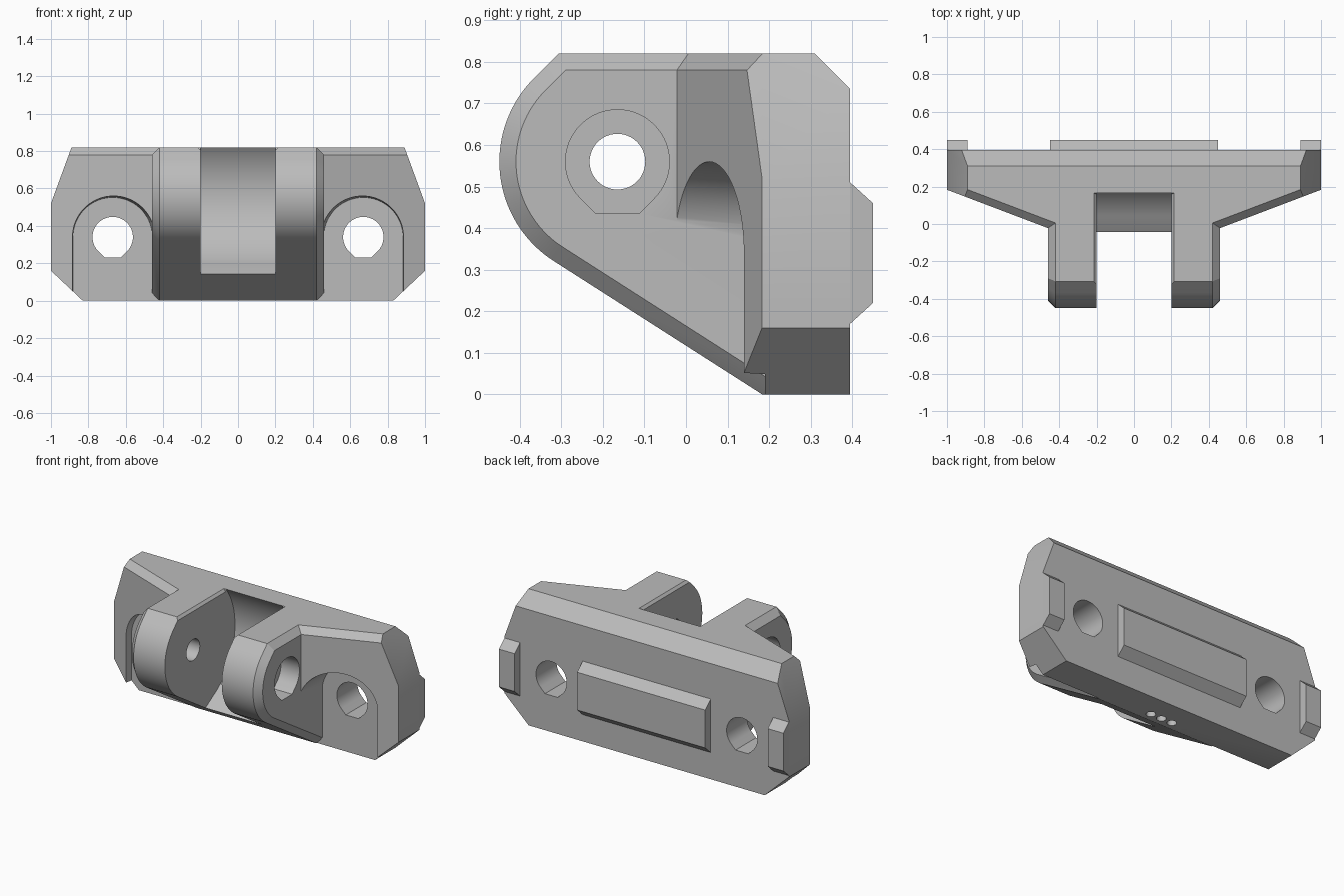
import bpy, bmesh
from math import sin, cos, radians, sqrt
from mathutils import Vector

cube = bpy.data.objects.get("Cube")
if cube:
    bpy.data.objects.remove(cube, do_unlink=True)

grey = bpy.data.materials.new("plain grey")
grey.use_nodes = True
colour = (0.5, 0.5, 0.5, 1)
grey.diffuse_color = colour
grey.node_tree.nodes["Principled BSDF"].inputs["Base Color"].default_value = colour

TOP, BACK, EDGE = 0.82, 0.395, 0.04
PIN_Y, PIN_Z, LUG_R = -0.165, 0.56, 0.284
BOLT_X, BOLT_Z = 0.67, 0.34


def add(name, bm):
    bmesh.ops.recalc_face_normals(bm, faces=bm.faces)
    mesh = bpy.data.meshes.new(name)
    bm.to_mesh(mesh)
    bm.free()
    mesh.materials.append(grey)
    obj = bpy.data.objects.new(name, mesh)
    bpy.context.collection.objects.link(obj)
    return obj


def loft(axis, sections):
    """Join matching 2D rings placed at positions along an axis."""
    bm = bmesh.new()
    place = {"x": lambda p, a, b: (p, a, b), "y": lambda p, a, b: (a, p, b),
             "z": lambda p, a, b: (a, b, p)}[axis]
    rings = [[bm.verts.new(place(p, a, b)) for a, b in pts] for p, pts in sections]
    n = len(rings[0])
    for r, s in zip(rings, rings[1:]):
        for i in range(n):
            j = (i + 1) % n
            bm.faces.new((r[i], r[j], s[j], s[i]))
    bm.faces.new(rings[0])
    bm.faces.new(rings[-1])
    return bm


def prism(axis, start, end, pts):
    return loft(axis, [(start, pts), (end, pts)])


def arc(cx, cy, r, start, end, steps):
    angles = [radians(start + (end - start) * i / steps) for i in range(steps + 1)]
    return [(cx + r * cos(a), cy + r * sin(a)) for a in angles]


def flat_hole(cx, cy, r):
    """Round hole whose underside runs into a short flat."""
    k = r * (sqrt(2) - 1)
    return arc(cx, cy, r, -45, 225, 48) + [(cx - k, cy - r), (cx + k, cy - r)]


def box(x0, x1, y0, y1):
    return [(x0, y0), (x1, y0), (x1, y1), (x0, y1)]


def clip(bm, point, normal):
    cut = bmesh.ops.bisect_plane(bm, geom=bm.verts[:] + bm.edges[:] + bm.faces[:],
                                 plane_co=point, plane_no=normal, clear_outer=True)
    edges = [e for e in cut["geom_cut"] if isinstance(e, bmesh.types.BMEdge)]
    bmesh.ops.contextual_create(bm, geom=edges)


def combine(target, bm, operation="DIFFERENCE"):
    tool = add("cutter", bm)
    tool.hide_render = True
    mod = target.modifiers.new("cut", "BOOLEAN")
    mod.operation, mod.solver, mod.object = operation, "EXACT", tool
    bpy.context.view_layer.update()
    result = bpy.data.meshes.new_from_object(
        target.evaluated_get(bpy.context.evaluated_depsgraph_get()))
    target.modifiers.clear()
    target.data = result
    bpy.data.objects.remove(tool, do_unlink=True)


def lug_profile(inset):
    r, top = LUG_R - inset, TOP - inset
    nose = arc(PIN_Y, PIN_Z, r, 135, 237.4, 40)
    ny, nz = cos(radians(237.4)), sin(radians(237.4))
    toe = PIN_Y + (r - nz * (inset - PIN_Z)) / ny
    return [(0.3, top), (top - PIN_Z + PIN_Y - sqrt(2) * r, top)] + nose + [
        (toe, inset), (0.3, inset)]


# Wide mounting body with tapering wings
half = [(0.83, 0), (1, 0.16), (1, 0.52), (0.89, TOP)]
outline = half + [(-x, z) for x, z in reversed(half)]
blank = prism("y", -0.03, BACK, outline)
clip(blank, (0, 0.31, TOP), (0, 1, 1))
clip(blank, (0, 0.19, 0), (0, -0.539, -0.842))
for s in (1, -1):
    slant = Vector((s * 0.355, -0.935, 0))
    clip(blank, (s, 0.183, 0.3), slant)
    clip(blank, (s, 0.183, TOP - EDGE), slant + Vector((0, 0, 1)))
body = add("hinge_body", blank)


def recess(side, r):
    pts = arc(BOLT_X, BOLT_Z, r, 0, 180, 40)
    pts += [(0.42, BOLT_Z), (0.42, -0.1), (BOLT_X + r, -0.1)]
    return [(side * x, z) for x, z in pts]


# Arched bolt-head recesses in the wings
for s in (1, -1):
    combine(body, loft("y", [(-0.2, recess(s, 0.235)), (0.19, recess(s, 0.212))]))

# Chamfered hinge lugs with the round nose
combine(body, loft("x", [(-0.46, lug_profile(EDGE)), (-0.42, lug_profile(0)),
                         (0.42, lug_profile(0)), (0.46, lug_profile(EDGE))]), "UNION")

# Slot between the lugs, curved about the pin
slot = arc(PIN_Y, PIN_Z, 0.42, 38.25, -61.8, 40)
slot = [(slot[0][0], 1)] + slot + [(-0.04, 0.145), (-0.12, 0.085), (-0.7, 0), (-0.7, 1)]
combine(body, prism("x", -0.2, 0.2, slot))
combine(body, loft("z", [(0.805, box(-0.2, 0.2, -0.7, 0.16)),
                         (0.835, box(-0.23, 0.23, -0.7, 0.17))]))

# Pin hole with counterbores
combine(body, prism("x", -0.6, 0.6, arc(PIN_Y, PIN_Z, 0.067, 0, 352.5, 47)))
for s in (1, -1):
    combine(body, prism("x", s * 0.33, s * 0.6, flat_hole(PIN_Y, PIN_Z, 0.125)))
    # Bolt hole through each wing
    combine(body, prism("y", -0.2, 0.6, flat_hole(s * BOLT_X, BOLT_Z, 0.108)))

# Three small holes in the underside
for i in (-1, 0, 1):
    combine(body, prism("z", -0.1, 0.1, arc(i * 0.077, 0.24, 0.028, 0, 345, 23)))

# Raised locating rib and end tabs on the back
ridge = [(0.38, 0.17), (BACK, 0.17), (0.45, 0.22), (0.45, 0.46), (BACK, 0.51), (0.38, 0.51)]
parts = [body, add("back_rib", prism("x", -0.45, 0.45, ridge)),
         add("left_tab", prism("x", 0.89, 1, ridge)),
         add("right_tab", prism("x", -1, -0.89, ridge))]

# Smooth the round surfaces, keep the edges crisp
bpy.context.view_layer.update()
for obj in parts:
    obj.select_set(True)
bpy.context.view_layer.objects.active = body
bpy.ops.object.shade_smooth_by_angle(angle=radians(25))
